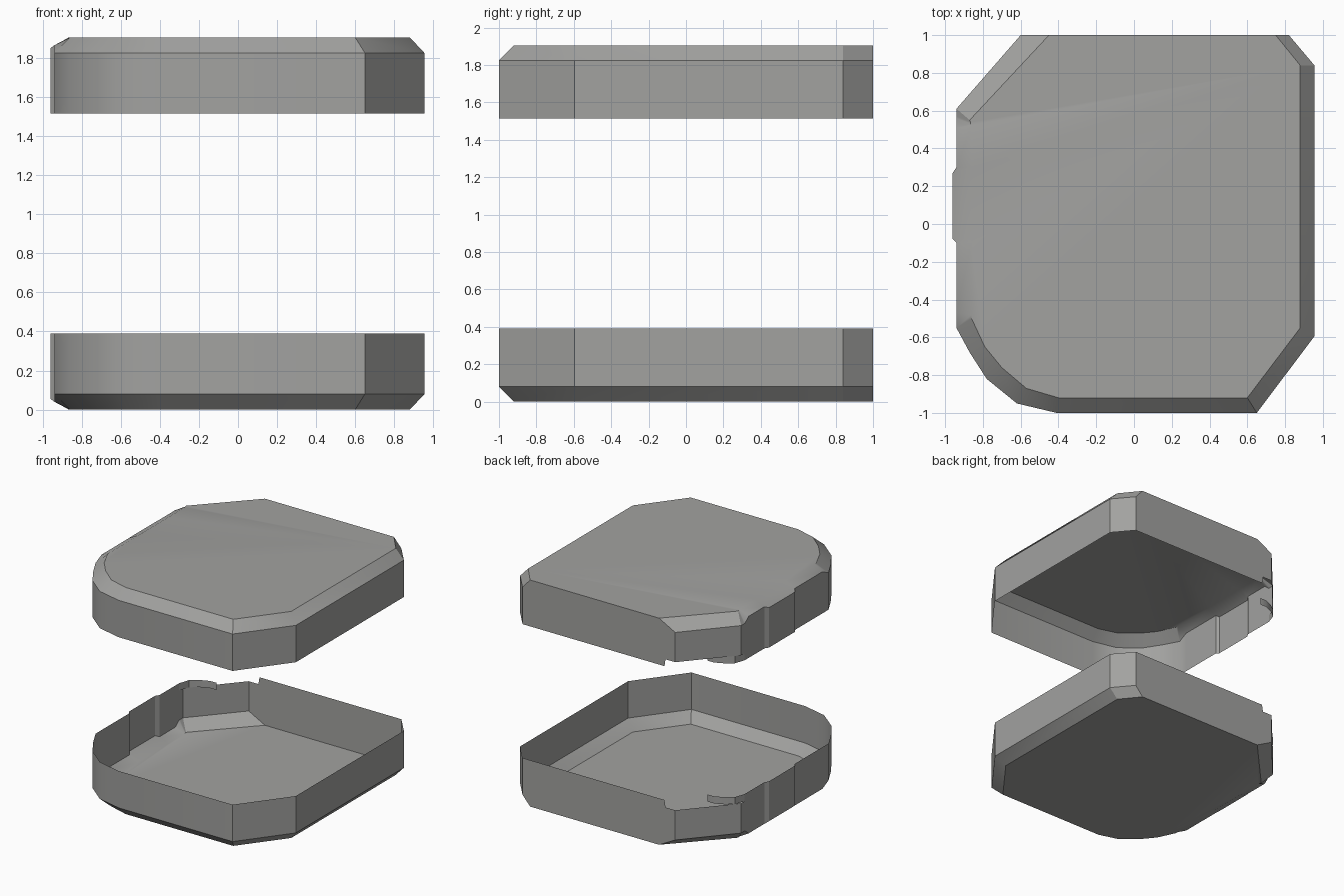
import bpy
import bmesh
import math

if "Cube" in bpy.data.objects:
    bpy.data.objects.remove(bpy.data.objects["Cube"], do_unlink=True)

HEIGHT = 1.905      # overall height of the pair of shells
RIM = 0.39          # depth of each shell
NOTCH = 0.33        # lowered rim at the notched back corner

grey = bpy.data.materials.new("plain grey")
grey.diffuse_color = (0.36, 0.36, 0.35, 1)
grey.use_nodes = True
shader = grey.node_tree.nodes["Principled BSDF"]
shader.inputs["Base Color"].default_value = grey.diffuse_color
shader.inputs["Roughness"].default_value = 0.7

# Plan, counter-clockwise: wall corner x, y and matching panel corner x, y
PLAN = [
    (0.65, -1, 0.60, -0.92),
    (0.955, -0.595, 0.88, -0.55),
    (0.955, 0.84, 0.88, 0.84),
    (0.82, 1, 0.75, 1),
    (-0.50, 1, -0.44, 1),
    (-0.51, 1, -0.445, 1),
    (-0.60, 1, -0.45, 1),
    (-0.94, 0.61, -0.87, 0.55),
    (-0.94, 0.57, -0.865, 0.54),
    (-0.94, 0.56, -0.865, 0.53),
    (-0.94, 0.51, -0.86, 0.52),
    (-0.94, 0.30, -0.86, 0.30),
    (-0.96, 0.27, -0.86, 0.27),
    (-0.96, -0.08, -0.86, -0.08),
    (-0.94, -0.10, -0.86, -0.10),
    (-0.94, -0.47, -0.86, -0.48),
    (-0.94, -0.55, -0.86, -0.50),
    (-0.87, -0.68, -0.79, -0.65),
    (-0.78, -0.82, -0.70, -0.76),
    (-0.62, -0.95, -0.57, -0.87),
    (-0.41, -1, -0.40, -0.92),
]

# Curved sliver of rim that bends inward at the notch
LIP = [(-0.94, 0.56), (-0.91, 0.65), (-0.84, 0.70), (-0.77, 0.73), (-0.71, 0.73)]


def wall_start(x, y):
    """Height where the bevel meets the wall; shallower along one side."""
    if x < -0.95:
        return 0.055
    return 0.04 if x < -0.93 and -0.5 < y < 0.52 else 0.08


def rim_height(x, y):
    return NOTCH if y - x > 1.505 else RIM


def finish(name, bm, flip):
    """Turn the bmesh into an object, mirrored in height for the upper half."""
    if flip:
        for v in bm.verts:
            v.co.z = HEIGHT - v.co.z
        bmesh.ops.reverse_faces(bm, faces=bm.faces[:])
    mesh = bpy.data.meshes.new(name)
    bm.to_mesh(mesh)
    bm.free()
    mesh.materials.append(grey)
    obj = bpy.data.objects.new(name, mesh)
    bpy.context.collection.objects.link(obj)
    bpy.ops.object.select_all(action="DESELECT")
    obj.select_set(True)
    bpy.context.view_layer.objects.active = obj
    bpy.ops.object.shade_smooth_by_angle(angle=math.radians(30))
    return obj


def make_shell(name, flip):
    """Open tray: flat panel, bevel and upright wall."""
    bm = bmesh.new()
    loops = [
        [bm.verts.new((px, py, 0)) for x, y, px, py in PLAN],
        [bm.verts.new((x, y, wall_start(x, y))) for x, y, px, py in PLAN],
        [bm.verts.new((x, y, rim_height(x, y))) for x, y, px, py in PLAN],
    ]
    bm.faces.new(loops[0][::-1])
    count = len(PLAN)
    for low, high in zip(loops, loops[1:]):
        for i in range(count):
            j = (i + 1) % count
            bm.faces.new((low[i], low[j], high[j], high[i]))
    return finish(name, bm, flip)


def make_lip(name, flip):
    bm = bmesh.new()
    low = [bm.verts.new((x, y, NOTCH)) for x, y in LIP]
    high = [bm.verts.new((x, y, RIM)) for x, y in LIP]
    for i in range(len(LIP) - 1):
        bm.faces.new((low[i + 1], low[i], high[i], high[i + 1]))
    return finish(name, bm, flip)


for half, flip in (("lower", False), ("upper", True)):
    make_shell(half + "_shell", flip)
    make_lip(half + "_rim_lip", flip)
